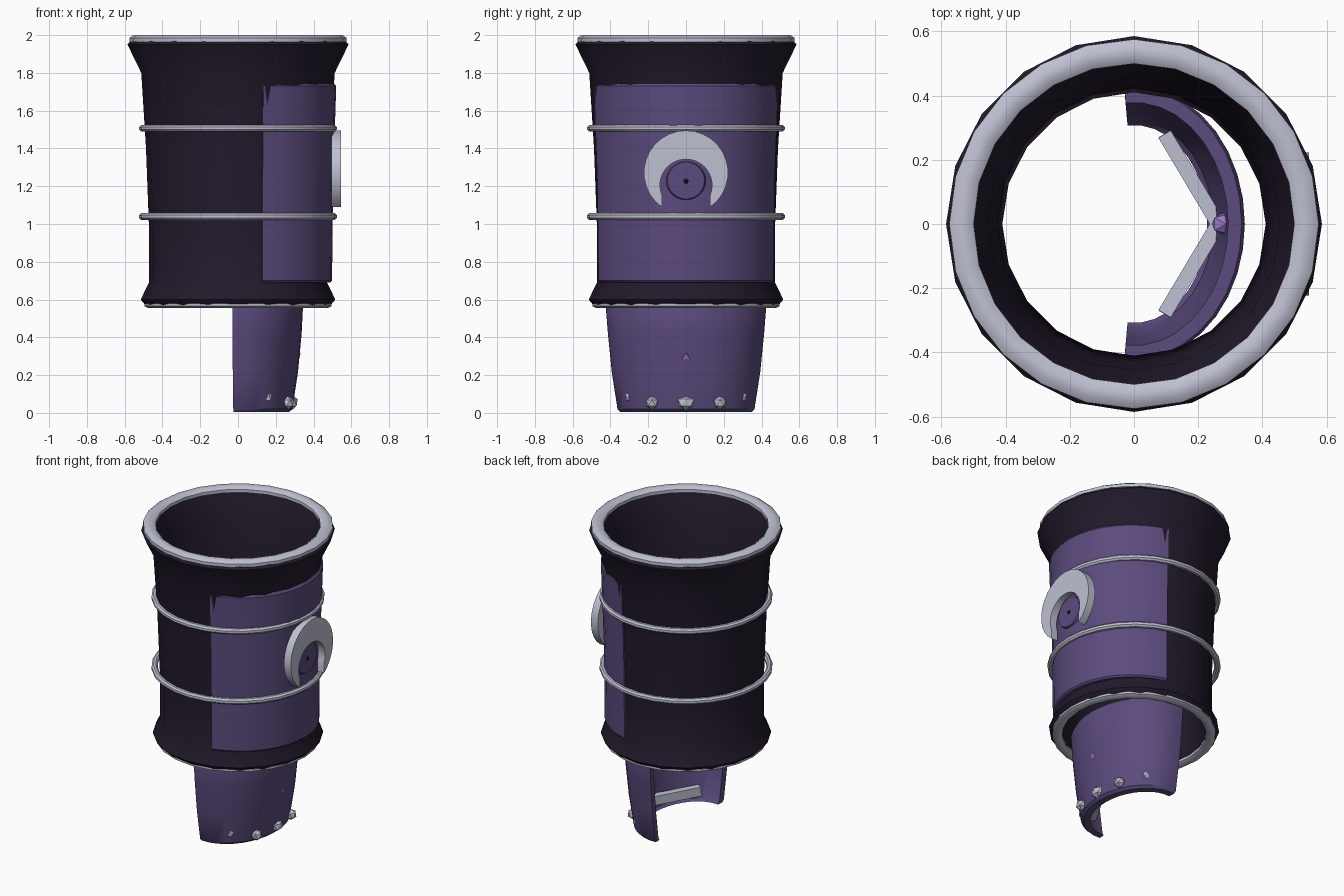
import bpy, bmesh
from math import sin, cos, pi, radians
from mathutils import Matrix, Vector

if "Cube" in bpy.data.objects:
    bpy.data.objects.remove(bpy.data.objects["Cube"])


def material(name, rgb):
    m = bpy.data.materials.new(name)
    m.diffuse_color = (*rgb, 1)
    m.use_nodes = True
    m.node_tree.nodes["Principled BSDF"].inputs["Base Color"].default_value = m.diffuse_color
    return m


DARK = material("dark_leather", (0.016, 0.010, 0.024))
PURPLE = material("purple_metal", (0.105, 0.070, 0.205))
SILVER = material("silver", (0.52, 0.53, 0.64))
GEM = material("violet_gem", (0.33, 0.19, 0.58))


def finish(name, bm, mat, smooth=True):
    bmesh.ops.recalc_face_normals(bm, faces=bm.faces[:])
    me = bpy.data.meshes.new(name)
    bm.to_mesh(me)
    bm.free()
    ob = bpy.data.objects.new(name, me)
    bpy.context.collection.objects.link(ob)
    me.materials.append(mat)
    if smooth:
        bpy.ops.object.select_all(action='DESELECT')
        ob.select_set(True)
        bpy.context.view_layer.objects.active = ob
        bpy.ops.object.shade_smooth_by_angle(angle=radians(35))
    return ob


def sweep(name, profile, mat, sides, half=None):
    """Revolve a closed profile of (rx, ry, z); half = half-angle of a partial arc about +x."""
    bm = bmesh.new()
    n, count = len(profile), sides if half is None else sides + 1
    rows = []
    for i in range(count):
        a = 2 * pi * i / sides if half is None else radians(half) * (2 * i / sides - 1)
        rows.append([bm.verts.new((rx * cos(a), ry * sin(a), z)) for rx, ry, z in profile])
    for i in range(sides):
        p, q = rows[i], rows[(i + 1) % count]
        for j in range(n):
            k = (j + 1) % n
            bm.faces.new((p[j], q[j], q[k], p[k]))
    if half is not None:
        bm.faces.new(rows[0])
        bm.faces.new(rows[-1])
    return finish(name, bm, mat)


def ring(name, r, z, w, h, sides, m=8):
    pts = []
    for i in range(m):
        a = 2 * pi * (i + 0.5) / m
        rr = r + w * cos(a) / cos(pi / m)
        pts.append((rr, rr, z + h * sin(a) / cos(pi / m)))
    return sweep(name, pts, SILVER, sides)


def shell(outer, t):
    """Closed profile from an outer line, offset inward by t."""
    return outer + [(rx - t, ry - t, z) for rx, ry, z in reversed(outer)]


# flared sleeve with an inner wall
sleeve = [(0.49, 0.57), (0.515, 0.60), (0.472, 0.69), (0.472, 1.0), (0.487, 1.4), (0.512, 1.8),
          (0.585, 1.95), (0.565, 1.975), (0.52, 1.975), (0.455, 1.8), (0.425, 1.3), (0.41, 0.69), (0.44, 0.57)]
sweep("sleeve", [(r, r, z) for r, z in sleeve], DARK, 20)

# silver rims and bands
ring("top_rim", 0.537, 1.975, 0.038, 0.025, 24)
ring("bottom_rim", 0.465, 0.572, 0.03, 0.017, 24)
for i, z in enumerate((1.04, 1.507)):
    ring(f"band_{i}", 0.505, z, 0.018, 0.018, 28)

# curved plate on the outer side
plate = [(0.488, 0.47, 0.69), (0.498, 0.48, 0.70), (0.503, 0.485, 1.2), (0.52, 0.505, 1.73), (0.508, 0.495, 1.745)]
sweep("outer_plate", shell(plate, 0.03), PURPLE, 16, 75)

# half-round lower guard
guard = [(0.27, 0.35, 0.005), (0.288, 0.364, 0.02), (0.318, 0.395, 0.22), (0.337, 0.415, 0.42),
         (0.345, 0.428, 0.58), (0.335, 0.42, 0.60)]
sweep("lower_guard", shell(guard, 0.042), PURPLE, 18, 95)

# crescent ornament: outer arc and offset inner arc, extruded along x
pts = []
for i in range(25):
    a = radians(-55 + 290 * i / 24)
    pts.append((0.223 * cos(a), 1.272 + 0.223 * sin(a)))
for i in range(21):
    a = radians(202 - 224 * i / 20)
    pts.append((0.138 * cos(a), 1.205 + 0.138 * sin(a)))
bm = bmesh.new()
face = bm.faces.new([bm.verts.new((0.495, y, z)) for y, z in pts])
ext = bmesh.ops.extrude_face_region(bm, geom=[face])
bmesh.ops.translate(bm, vec=(0.05, 0, 0),
                    verts=[v for v in ext["geom"] if isinstance(v, bmesh.types.BMVert)])
finish("crescent", bm, SILVER)


def cone(name, loc, r1, r2, depth, sides, mat):
    bm = bmesh.new()
    mtx = Matrix.Translation(loc) @ Matrix.Rotation(pi / 2, 4, 'Y')
    bmesh.ops.create_cone(bm, cap_ends=True, segments=sides, radius1=r1, radius2=r2, depth=depth, matrix=mtx)
    return finish(name, bm, mat)


# boss within the crescent
cone("crescent_boss", (0.503, 0, 1.23), 0.105, 0.098, 0.02, 24, PURPLE)
cone("boss_point", (0.517, 0, 1.227), 0.016, 0.002, 0.012, 6, DARK)


def stone(name, loc, scale, mat):
    bm = bmesh.new()
    bmesh.ops.create_icosphere(bm, subdivisions=1, radius=1,
                               matrix=Matrix.Translation(loc) @ Matrix.Diagonal((*scale, 1)))
    return finish(name, bm, mat, False)


# gem and faceted studs along the lower edge
stone("guard_gem", (0.287, 0, 0.30), (0.05, 0.038, 0.038), GEM)
stone("center_stud", (0.285, 0, 0.055), (0.035, 0.05, 0.04), SILVER)
for s, side in ((-1, "a"), (1, "b")):
    stone(f"inner_stud_{side}", (0.265, s * 0.18, 0.053), (0.035, 0.036, 0.036), SILVER)
    stone(f"outer_stud_{side}", (0.155, s * 0.30, 0.085), (0.025, 0.022, 0.035), SILVER)
    # chevron bar inside the guard
    p, q = Vector((0.262, 0, 0.075)), Vector((0.095, s * 0.28, 0.08))
    d = q - p
    bm = bmesh.new()
    mtx = (Matrix.Translation((p + q) / 2) @ d.to_track_quat('X', 'Z').to_matrix().to_4x4()
           @ Matrix.Diagonal((d.length, 0.045, 0.06, 1)))
    bmesh.ops.create_cube(bm, size=1, matrix=mtx)
    finish(f"chevron_bar_{side}", bm, SILVER, False)
